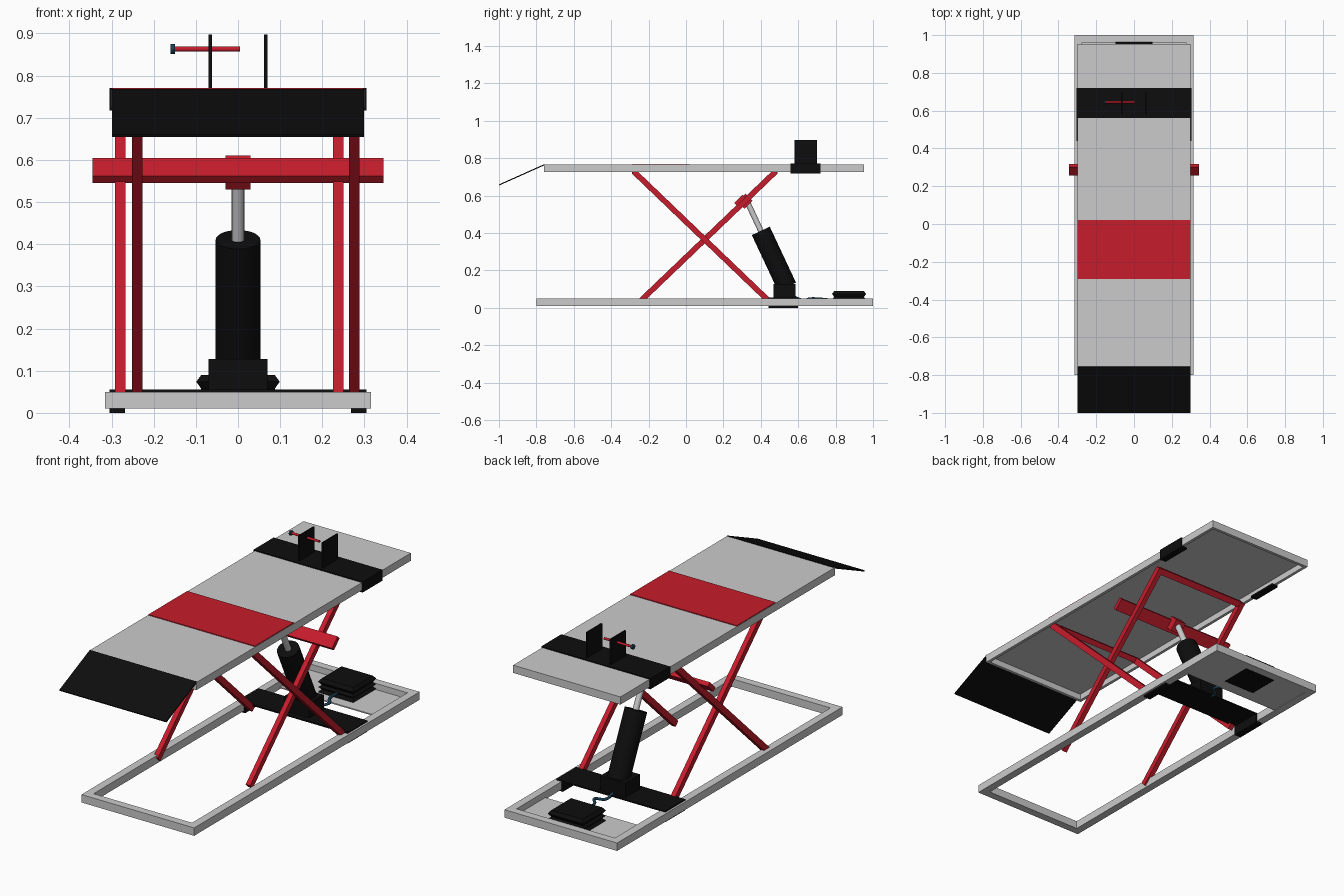
import bpy, bmesh
from math import atan2
from mathutils import Vector, Matrix

if "Cube" in bpy.data.objects:
    bpy.data.objects.remove(bpy.data.objects["Cube"])


def material(name, rgb):
    m = bpy.data.materials.new(name)
    m.diffuse_color = (*rgb, 1)
    m.use_nodes = True
    m.node_tree.nodes["Principled BSDF"].inputs["Base Color"].default_value = m.diffuse_color
    return m


RED = material("red_paint", (0.57, 0.012, 0.025))
BLACK = material("black_paint", (0.004, 0.004, 0.004))
BLUE = material("blue_rubber", (0.01, 0.05, 0.09))


def finish(name, bm, mat=None):
    bmesh.ops.recalc_face_normals(bm, faces=bm.faces)
    me = bpy.data.meshes.new(name)
    bm.to_mesh(me)
    bm.free()
    ob = bpy.data.objects.new(name, me)
    bpy.context.collection.objects.link(ob)
    if mat:
        me.materials.append(mat)
    return ob


def add_box(bm, x, y, z):
    size = [b - a for a, b in (x, y, z)]
    mid = [(a + b) / 2 for a, b in (x, y, z)]
    bmesh.ops.create_cube(bm, size=1, matrix=Matrix.Translation(mid) @ Matrix.Diagonal((*size, 1)))


def boxes(name, parts, mat=None):
    bm = bmesh.new()
    for p in parts:
        add_box(bm, *p)
    return finish(name, bm, mat)


def tilted_box(name, center, size, angle, mat):
    # box turned about the x axis
    bm = bmesh.new()
    bmesh.ops.create_cube(bm, size=1, matrix=Matrix.Translation(center)
                          @ Matrix.Rotation(angle, 4, 'X') @ Matrix.Diagonal((*size, 1)))
    return finish(name, bm, mat)


def rod(name, a, b, r, mat=None, sides=16):
    a, b = Vector(a), Vector(b)
    d = b - a
    bm = bmesh.new()
    bmesh.ops.create_cone(bm, cap_ends=True, segments=sides, radius1=r, radius2=r, depth=d.length,
                          matrix=Matrix.Translation((a + b) / 2) @ d.to_track_quat('Z', 'Y').to_matrix().to_4x4())
    ob = finish(name, bm, mat)
    bpy.context.view_layer.objects.active = ob
    ob.select_set(True)
    bpy.ops.object.shade_smooth_by_angle()
    ob.select_set(False)
    return ob


def ring(name, w, y0, y1, z0, z1, t, sheet=0):
    # rectangular frame, with an optional sheet closing its top, as one mesh
    bm = bmesh.new()
    rings = []
    for z in (z0, z1):
        for k in (0, t):
            rings.append([bm.verts.new(p) for p in ((-w + k, y0 + k, z), (w - k, y0 + k, z),
                                                    (w - k, y1 - k, z), (-w + k, y1 - k, z))])
    lo, li, uo, ui = rings
    if sheet:
        for v in ui:
            v.co.z -= sheet
        bm.faces.new(uo)
        bm.faces.new(ui)
        pairs = ((lo, uo), (li, ui), (lo, li))
    else:
        pairs = ((lo, uo), (li, ui), (lo, li), (uo, ui))
    for p, q in pairs:
        for i in range(4):
            j = (i + 1) % 4
            bm.faces.new((p[i], p[j], q[j], q[i]))
    return finish(name, bm)


# base frame and rear floor plate
ring("base_frame", 0.315, -0.8, 1.0, 0.01, 0.05, 0.04)
boxes("rear_floor_plate", [((-0.28, 0.28), (0.73, 0.965), (0.013, 0.019))])

# black cross strap over the base, hooked below the rails
strap = [((-0.305, 0.305), (0.44, 0.60), (0.048, 0.055))]
for s in (-1, 1):
    strap.append((sorted((s * 0.268, s * 0.305)), (0.44, 0.60), (0.0, 0.012)))
    strap.append((sorted((s * 0.268, s * 0.275)), (0.44, 0.60), (0.0, 0.055)))
boxes("jack_strap", strap, BLACK)

# platform tray, red patch and loading ramp
ring("platform", 0.30, -0.76, 0.952, 0.727, 0.766, 0.015, sheet=0.008)
boxes("red_patch", [((-0.298, 0.298), (-0.29, 0.02), (0.764, 0.77))], RED)
ra, rb = Vector((0, -0.755, 0.766)), Vector((0, -0.999, 0.657))
tilted_box("loading_ramp", (ra + rb) / 2, (0.598, (ra - rb).length, 0.006),
           atan2(ra.z - rb.z, ra.y - rb.y), BLACK)

# wheel clamp strap and jaws
clamp = [((-0.305, 0.305), (0.56, 0.72), (0.764, 0.771))]
for s in (-1, 1):
    clamp.append((sorted((s * 0.298, s * 0.305)), (0.56, 0.72), (0.717, 0.771)))
    clamp.append((sorted((s * 0.27, s * 0.305)), (0.56, 0.72), (0.717, 0.727)))
    clamp.append(((s * 0.066 - 0.004, s * 0.066 + 0.004), (0.58, 0.70), (0.77, 0.898)))
boxes("wheel_clamp", clamp, BLACK)
rod("clamp_screw", (-0.152, 0.645, 0.863), (0.005, 0.645, 0.863), 0.006, RED)
rod("clamp_knob", (-0.16, 0.645, 0.863), (-0.150, 0.645, 0.863), 0.012, BLUE, 12)

# scissor arms: the two pairs are staggered in x
PIVOT = Vector((0, 0.1, 0.365))
SLOPE = 0.958
ANGLE = atan2(SLOPE, 1)
for label, sgn, xs, y_low, y_top in (("rising", 1, (-0.279, 0.238), -0.25, 0.48),
                                     ("falling", -1, (-0.239, 0.276), 0.45, -0.28)):
    for side, x in zip(("left", "right"), xs):
        lo = Vector((x, y_low, PIVOT.z + sgn * SLOPE * (y_low - PIVOT.y)))
        hi = Vector((x, y_top, PIVOT.z + sgn * SLOPE * (y_top - PIVOT.y)))
        tilted_box(f"{label}_arm_{side}", (lo + hi) / 2, (0.025, (hi - lo).length, 0.03),
                   sgn * ANGLE, RED)
    tilted_box(f"{label}_top_bar", ((xs[0] + xs[1]) / 2, y_top - sgn * 0.01, 0.722),
               (xs[1] - xs[0], 0.03, 0.026), sgn * ANGLE, RED)

# lifting beam and jack clevis, resting on the rising arms
tilted_box("lifting_beam", (0, 0.288, 0.575), (0.69, 0.062, 0.022), ANGLE, RED)
tilted_box("jack_clevis", (0, 0.316, 0.570), (0.06, 0.06, 0.053), ANGLE, RED)

# jack
boxes("jack_foot", [((-0.07, 0.07), (0.467, 0.585), (0.053, 0.128))], BLACK)
rod("jack_cylinder", (0, 0.54, 0.112), (0, 0.40, 0.411), 0.053, BLACK, 24)
rod("jack_piston", (0, 0.42, 0.369), (0, 0.332, 0.557), 0.015)

# bellows foot pump: stacked rectangular sections
bm = bmesh.new()
levels = [(0.011, 0.0), (0.022, 0.012), (0.035, 0.0), (0.047, 0.012),
          (0.057, 0.0), (0.074, 0.012), (0.090, 0.0)]
loops = []
for z, g in levels:
    hx, hy = 0.087 + g, 0.079 + g
    loops.append([bm.verts.new((sx * hx, 0.872 + sy * hy, z))
                  for sx, sy in ((-1, -1), (1, -1), (1, 1), (-1, 1))])
for p, q in zip(loops, loops[1:]):
    for i in range(4):
        j = (i + 1) % 4
        bm.faces.new((p[i], p[j], q[j], q[i]))
bm.faces.new(loops[0])
bm.faces.new(loops[-1])
finish("foot_pump", bm, BLACK)

# hose between jack and pump
cu = bpy.data.curves.new("hose", 'CURVE')
cu.dimensions = '3D'
cu.bevel_depth = 0.007
cu.bevel_resolution = 2
cu.use_fill_caps = True
sp = cu.splines.new('BEZIER')
path = [(0.0, 0.57, 0.062), (0.01, 0.625, 0.042), (0.045, 0.665, 0.049), (0.02, 0.70, 0.049), (0.0, 0.80, 0.04)]
sp.bezier_points.add(len(path) - 1)
for bp, co in zip(sp.bezier_points, path):
    bp.co = co
    bp.handle_left_type = bp.handle_right_type = 'AUTO'
cu.materials.append(BLUE)
bpy.context.collection.objects.link(bpy.data.objects.new("hose", cu))
